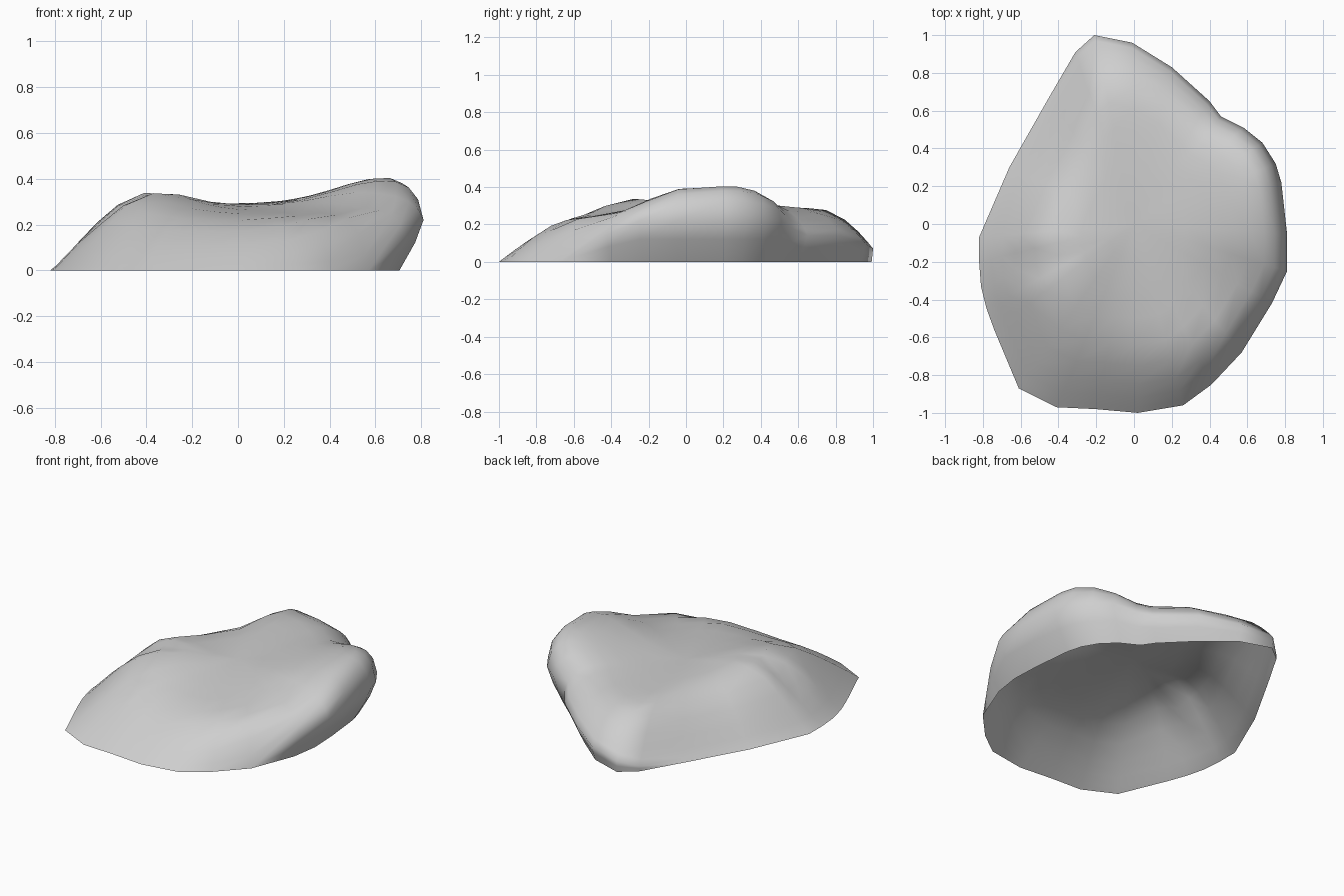
import bpy
import bmesh
import math

default_cube = bpy.data.objects.get("Cube")
if default_cube:
    bpy.data.objects.remove(default_cube, do_unlink=True)

# Widest outline of the boulder, seen from above
OUTLINE = [
    (-.21, 1), (-.31, .91), (-.45, .67), (-.66, .3), (-.82, -.07), (-.82, -.2),
    (-.81, -.33), (-.78, -.45), (-.74, -.56), (-.61, -.87), (-.41, -.97),
    (-.2, -.98), (.02, -1), (.26, -.96), (.41, -.85), (.57, -.68), (.73, -.42),
    (.81, -.25), (.81, -.05), (.78, .22), (.75, .32), (.68, .43), (.58, .51),
    (.46, .57), (.4, .65), (.2, .83), (-.01, .96),
]
# Inward steps from the rim to the centre
STEPS = [0, .03, .08, .15, .25, .36, .5, .66, .83]


def clamp(value, low=0.0, high=1.0):
    return max(low, min(high, value))


def sector(degrees, middle, reach, fade):
    """Weight that is 1 around a compass direction and fades to 0."""
    return clamp((reach - abs(degrees - middle)) / fade)


def bump(x, y, cx, cy, width, depth, power=2):
    return math.exp(-abs((x - cx) / width) ** 2 - abs((y - cy) / depth) ** power)


def top_height(x, y):
    """Broad top surface with two humps and a small pinched groove."""
    height = .292 - .06 * (y - .4) ** 2
    height += .115 * bump(x, y, .64, .12, .3, .36, 4)
    height += .08 * bump(x, y, -.38, -.24, .25, .3)
    height -= .06 * bump(x, y, -.53, -.21, .14, .07)
    return height


def section(x, y):
    """One radial strip: tucked base, bulging rim, then shoulder to centre."""
    angle = math.atan2(y, x)
    degrees = math.degrees(angle)
    steep = clamp(.25 + 1.5 * math.cos(angle - math.radians(15)))
    lean = sector(degrees, 30, 75, 30)
    back = sector(degrees, 73, 30, 15)
    tip = sector(degrees, 104, 15, 10)
    left = clamp(-math.cos(angle))
    rim = .22 * steep * clamp((degrees + 50) / 30) * (1 - .35 * back)
    tuck = .14 * lean
    width = .45 - .31 * steep + left * (.05 + .2 * clamp(math.sin(angle)))
    width += .13 * back - .1 * tip
    power = 1 - .5 * lean * (1 - .6 * back)
    power += .3 * left * clamp(1 + math.sin(angle))
    points = [
        (x * (1 - tuck), y * (1 - tuck * .5), 0),
        (x * (1 - tuck * .35), y * (1 - tuck * .2), rim * .55),
    ]
    for step in STEPS:
        px, py = x * (1 - step), y * (1 - step)
        reach = clamp(step / width)
        rise = (1 - (1 - reach) ** 2) ** power
        points.append((px, py, rim + (top_height(px, py) - rim) * rise))
    return points


# Boulder shell, open underneath
bm = bmesh.new()
strips = [[bm.verts.new(p) for p in section(x, y)] for x, y in OUTLINE]
centre = bm.verts.new((0, 0, top_height(0, 0)))
for i, strip in enumerate(strips):
    after = strips[(i + 1) % len(strips)]
    for j in range(len(strip) - 1):
        bm.faces.new((strip[j], strip[j + 1], after[j + 1], after[j]))
    bm.faces.new((strip[-1], centre, after[-1]))
bmesh.ops.remove_doubles(bm, verts=bm.verts[:], dist=.0005)
bmesh.ops.recalc_face_normals(bm, faces=bm.faces[:])
if sum(face.normal.z for face in bm.faces) < 0:
    bmesh.ops.reverse_faces(bm, faces=bm.faces[:])
for face in bm.faces:
    face.smooth = True

mesh = bpy.data.meshes.new("boulder")
bm.to_mesh(mesh)
bm.free()
boulder = bpy.data.objects.new("boulder", mesh)
bpy.context.collection.objects.link(boulder)

# Plain stone colour
stone = bpy.data.materials.new("stone grey")
stone.use_nodes = True
colour = (.62, .62, .62, 1)
stone.diffuse_color = colour
stone.node_tree.nodes["Principled BSDF"].inputs["Base Color"].default_value = colour
mesh.materials.append(stone)
